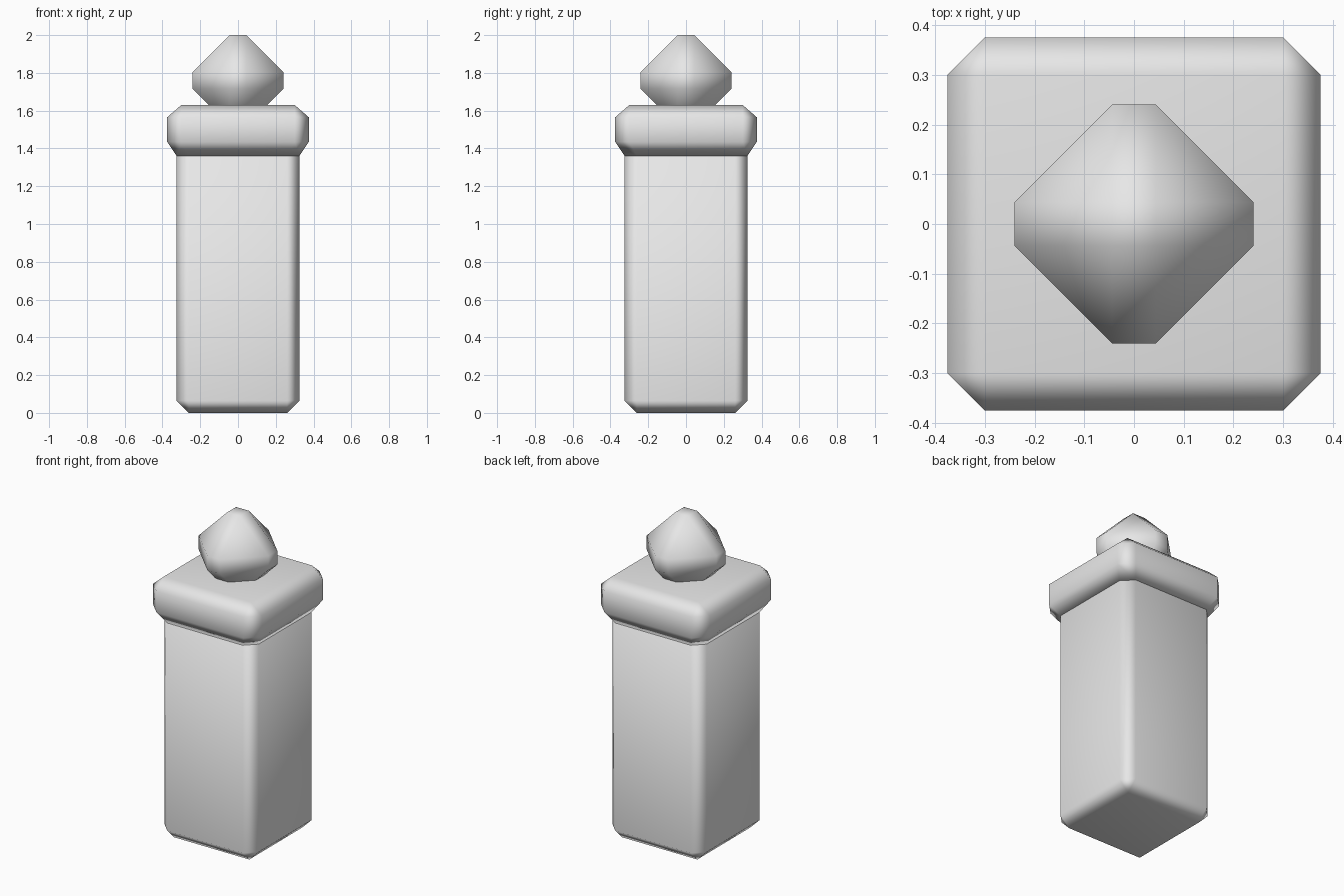
import bpy
import bmesh
import math

cube = bpy.data.objects.get("Cube")
if cube:
    bpy.data.objects.remove(cube, do_unlink=True)

# One plain stone grey for the whole post
stone = bpy.data.materials.new("stone_grey")
stone.use_nodes = True
GREY = (0.8, 0.8, 0.8, 1.0)
stone.diffuse_color = GREY
stone.node_tree.nodes["Principled BSDF"].inputs["Base Color"].default_value = GREY


def square(half, z):
    return [(sx * half, sy * half, z) for sx in (-1, 1) for sy in (-1, 1)]


def octagon(half, flat, z):
    """Square ring with its corners cut off."""
    return [(sx * a, sy * b, z) for sx in (-1, 1) for sy in (-1, 1)
            for a, b in ((half, flat), (flat, half))]


def hull_object(name, points, weighted):
    """Solid, smooth-shaded convex block around the given points."""
    bm = bmesh.new()
    for p in points:
        bm.verts.new(p)
    bmesh.ops.convex_hull(bm, input=bm.verts[:])
    bmesh.ops.dissolve_limit(bm, angle_limit=math.radians(1),
                             verts=bm.verts[:], edges=bm.edges[:])
    bmesh.ops.recalc_face_normals(bm, faces=bm.faces[:])
    for f in bm.faces:
        f.smooth = True
    mesh = bpy.data.meshes.new(name)
    bm.to_mesh(mesh)
    bm.free()
    mesh.materials.append(stone)
    obj = bpy.data.objects.new(name, mesh)
    bpy.context.collection.objects.link(obj)
    if weighted:
        obj.modifiers.new("flat_sides", 'WEIGHTED_NORMAL')
    return obj


# Tall shaft with chamfered corners and foot
hull_object("shaft",
            square(0.26, 0) + octagon(0.325, 0.26, 0.065)
            + octagon(0.325, 0.26, 1.36), True)

# Wider cap block, tapering down to the shaft
hull_object("cap",
            octagon(0.325, 0.26, 1.36) + octagon(0.375, 0.30, 1.435)
            + octagon(0.375, 0.30, 1.565) + square(0.30, 1.63), True)

# Bevelled octahedron finial, sunk into the cap
R, B = 0.24, 0.044
finial = hull_object("finial",
                     square(B, -R) + octagon(R, B, -B)
                     + octagon(R, B, B) + square(B, R), False)
finial.location.z = 2 - R
